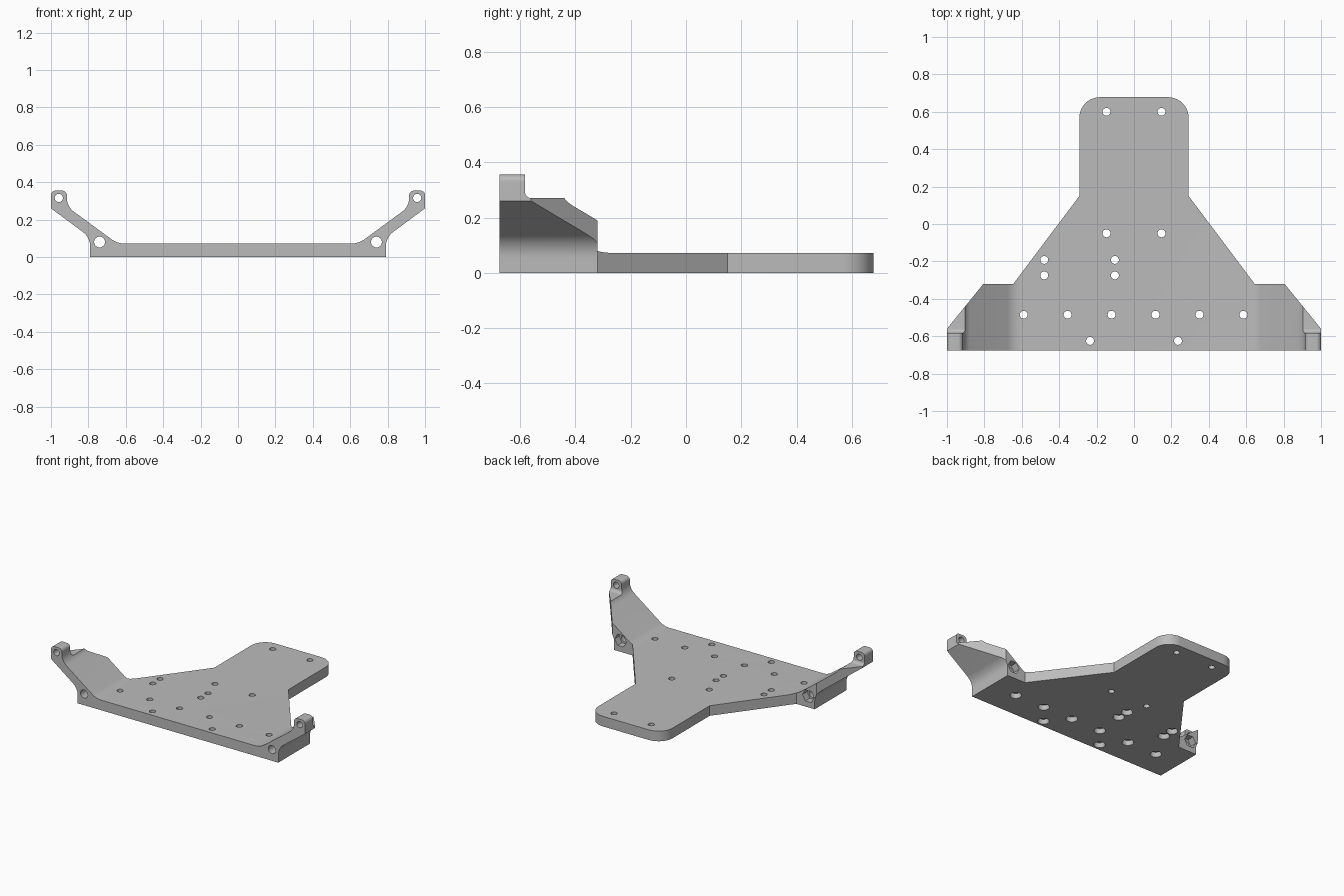
import bpy, bmesh, math
from mathutils import Vector, Matrix

cube = bpy.data.objects.get("Cube")
if cube:
    bpy.data.objects.remove(cube, do_unlink=True)

grey = bpy.data.materials.new("grey")
grey.use_nodes = True
grey.diffuse_color = (0.5, 0.5, 0.5, 1)
grey.node_tree.nodes["Principled BSDF"].inputs["Base Color"].default_value = (0.5, 0.5, 0.5, 1)


def rounded(points, steps=10):
    """Outline from (a, b, radius) corners, each corner filleted by its radius."""
    out = []
    for i, (a, b, r) in enumerate(points):
        p = Vector((a, b))
        if r == 0:
            out.append(p)
            continue
        u = (Vector(points[i - 1][:2]) - p).normalized()
        v = (Vector(points[(i + 1) % len(points)][:2]) - p).normalized()
        half = u.angle(v) / 2
        centre = p + (u + v).normalized() * (r / math.sin(half))
        start = p + u * (r / math.tan(half)) - centre
        end = p + v * (r / math.tan(half)) - centre
        sweep = start.angle_signed(end)
        for k in range(steps + 1):
            out.append(centre + Matrix.Rotation(-sweep * k / steps, 2) @ start)
    return out


def mirrored(half):
    """Full symmetric outline from its +x half."""
    return half + [(-a, b, r) for a, b, r in reversed(half)]


def prism(bm, outline, place, low, high):
    """Extrude an outline between two depths; place maps (a, b, depth) to a point."""
    bottom = [bm.verts.new(place(p[0], p[1], low)) for p in outline]
    top = [bm.verts.new(place(p[0], p[1], high)) for p in outline]
    bm.faces.new(bottom)
    bm.faces.new(top[::-1])
    n = len(outline)
    for i in range(n):
        j = (i + 1) % n
        bm.faces.new((bottom[j], bottom[i], top[i], top[j]))


def circle(a, b, r, sides=32):
    turn = 2 * math.pi / sides
    return [(a + r * math.cos(k * turn), b + r * math.sin(k * turn)) for k in range(sides)]


def make(name, bm):
    bmesh.ops.recalc_face_normals(bm, faces=bm.faces)
    mesh = bpy.data.meshes.new(name)
    bm.to_mesh(mesh)
    bm.free()
    mesh.materials.append(grey)
    obj = bpy.data.objects.new(name, mesh)
    bpy.context.collection.objects.link(obj)
    return obj


along_x = lambda a, b, d: (d, a, b)
along_y = lambda a, b, d: (a, d, b)
along_z = lambda a, b, d: (a, b, d)

# Bracket: cross-section with raised arms and lugs
section = mirrored([
    (0.79, 0, 0), (0.79, 0.105, 0.1), (1, 0.26, 0), (1, 0.355, 0.025),
    (0.915, 0.355, 0.025), (0.915, 0.27, 0.09), (0.645, 0.072, 0.12)])
bm = bmesh.new()
prism(bm, rounded(section), along_y, -0.675, 0.7)
bracket = make("mounting_bracket", bm)

# Plan outline: front bar, tapering middle, rounded tail
plan = mirrored([
    (1, -0.8, 0), (1, -0.56, 0), (0.805, -0.32, 0), (0.645, -0.32, 0),
    (0.292, 0.15, 0), (0.292, 0.678, 0.11)])
bm = bmesh.new()
prism(bm, rounded(plan), along_z, -0.1, 0.5)
plan_cutter = make("plan_cutter", bm)

# Step behind the lugs
step = [(-0.582, 0.5, 0), (-0.582, 0.27, 0.022), (0, 0.27, 0), (0, 0.5, 0)]
bm = bmesh.new()
prism(bm, rounded(step), along_x, -1.2, 1.2)
step_cutter = make("step_cutter", bm)

# Screw holes: plain ones in the tail, recessed ones in the front
plain = [(s * 0.147, y) for s in (-1, 1) for y in (0.6, -0.05)]
recessed = [(x, y) for x in (-0.48, -0.102) for y in (-0.192, -0.275)]
recessed += [(-0.59 + 0.235 * i, -0.485) for i in range(6)]
recessed += [(s * 0.235, -0.625) for s in (-1, 1)]
bm = bmesh.new()
for x, y in plain + recessed:
    prism(bm, circle(x, y, 0.021), along_z, -0.1, 0.2)
for s in (-1, 1):
    prism(bm, circle(s * 0.958, 0.316, 0.022), along_y, -0.8, -0.4)
    prism(bm, circle(s * 0.74, 0.08, 0.029), along_y, -0.8, -0.2)
hole_cutter = make("hole_cutter", bm)

# Recesses below the plate and nut pockets behind the arms
bm = bmesh.new()
for x, y in recessed:
    prism(bm, circle(x, y, 0.037), along_z, -0.1, 0.036)
for s in (-1, 1):
    prism(bm, circle(s * 0.74, 0.08, 0.046, 6), along_y, -0.37, -0.2)
pocket_cutter = make("pocket_cutter", bm)

# Apply the cuts
cutters = [(plan_cutter, 'INTERSECT'), (step_cutter, 'DIFFERENCE'),
           (hole_cutter, 'DIFFERENCE'), (pocket_cutter, 'DIFFERENCE')]
for cutter, operation in cutters:
    cutter.hide_render = True
    mod = bracket.modifiers.new(cutter.name, 'BOOLEAN')
    mod.operation = operation
    mod.solver = 'EXACT'
    mod.object = cutter
bpy.context.view_layer.update()
result = bpy.data.meshes.new_from_object(bracket.evaluated_get(bpy.context.evaluated_depsgraph_get()))
bracket.modifiers.clear()
bracket.data = result
for cutter, _ in cutters:
    bpy.data.objects.remove(cutter, do_unlink=True)

# Smooth the fillets and hole walls, keep the edges sharp
bpy.ops.object.select_all(action='DESELECT')
bracket.select_set(True)
bpy.context.view_layer.objects.active = bracket
bpy.ops.object.shade_smooth_by_angle(angle=math.radians(25))
